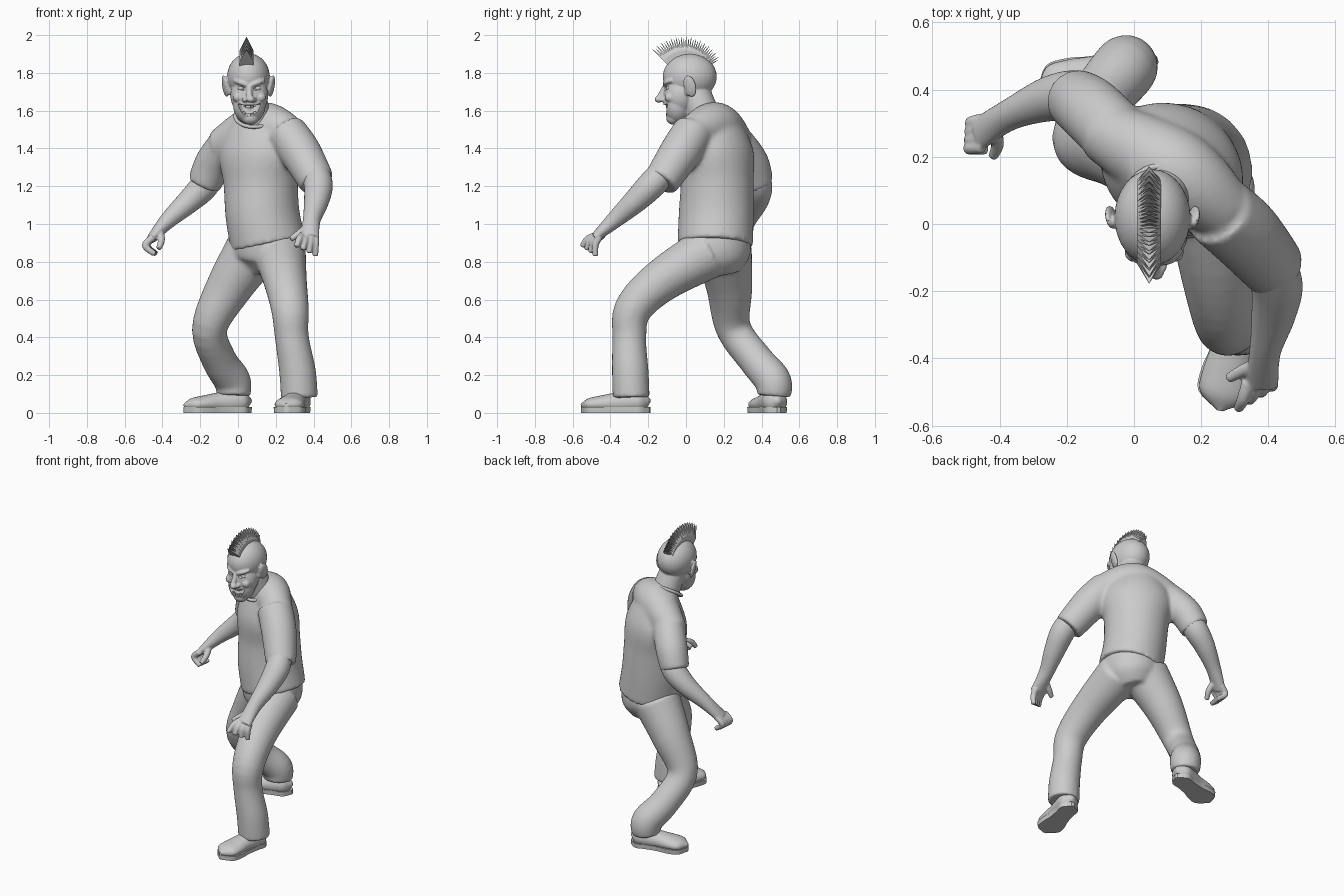
import bpy, bmesh, math
from mathutils import Vector, Matrix, Euler

cube = bpy.data.objects.get("Cube")
if cube:
    bpy.data.objects.remove(cube, do_unlink=True)

tone = (.6, .6, .6, 1)
grey = bpy.data.materials.new("plain grey")
grey.use_nodes = True
grey.diffuse_color = tone
grey.node_tree.nodes["Principled BSDF"].inputs["Base Color"].default_value = tone


def V(*coords):
    return Vector(coords)


X, Y, Z = Matrix.Identity(3)


def spline(values, t):
    """Smooth curve through evenly spaced numbers or vectors."""
    last = len(values) - 1
    f = t * last
    i = max(min(int(f), last - 1), 0)
    f -= i
    a, b, c, d = (values[max(0, min(j, last))] for j in range(i - 1, i + 3))
    start, end, span = (c - a) / 2, (d - b) / 2, c - b
    return b + start * f + (3 * span - 2 * start - end) * f ** 2 + (start + end - 2 * span) * f ** 3


def tube(bm, points, widths, depths=None, side=X, sides=24, samples=24):
    """Closed loft along points; widths lie along side, depths across it."""
    steps = [i / samples for i in range(samples + 1)]
    centres = [spline(points, t) for t in steps]
    rings = []
    for i, (t, centre) in enumerate(zip(steps, centres)):
        along = (centres[min(i + 1, samples)] - centres[max(i - 1, 0)]).normalized()
        u = (side - along * side.dot(along)).normalized() * spline(widths, t)
        v = along.cross(u).normalized() * spline(depths or widths, t)
        rings.append([bm.verts.new(centre + u * math.cos(w) + v * math.sin(w))
                      for w in (math.tau * j / sides for j in range(sides))])
    for near, far in zip(rings, rings[1:]):
        for j in range(sides):
            k = (j + 1) % sides
            bm.faces.new((near[j], near[k], far[k], far[j]))
    bm.faces.new(rings[0][::-1])
    bm.faces.new(rings[-1])


def ball(bm, centre, radii, turn=(0, 0, 0)):
    place = Matrix.LocRotScale(centre, Euler(turn), V(*radii))
    bmesh.ops.create_uvsphere(bm, u_segments=32, v_segments=20, radius=1, matrix=place)


def finish(name, bm, voxel=None, soften=3, cutter=None, angle=50):
    """Turn the bmesh into an object, fusing and softening it when asked."""
    bmesh.ops.recalc_face_normals(bm, faces=bm.faces)
    mesh = bpy.data.meshes.new(name)
    bm.to_mesh(mesh)
    bm.free()
    ob = bpy.data.objects.new(name, mesh)
    bpy.context.collection.objects.link(ob)
    if voxel:
        fuse = ob.modifiers.new("fuse", 'REMESH')
        fuse.mode, fuse.voxel_size = 'VOXEL', voxel
        smooth = ob.modifiers.new("soften", 'SMOOTH')
        smooth.factor, smooth.iterations = .5, soften
        if cutter:
            cut = ob.modifiers.new("cut", 'BOOLEAN')
            cut.operation, cut.object = 'DIFFERENCE', cutter
        graph = bpy.context.evaluated_depsgraph_get()
        baked = bpy.data.meshes.new_from_object(ob.evaluated_get(graph))
        ob.modifiers.clear()
        ob.data = baked
    ob.data.materials.clear()
    ob.data.materials.append(grey)
    bpy.ops.object.select_all(action='DESELECT')
    ob.select_set(True)
    bpy.context.view_layer.objects.active = ob
    bpy.ops.object.shade_smooth_by_angle(angle=math.radians(angle))
    return ob


# Shirt: trunk, shoulder yoke and both sleeves fused together
chest_side = V(.84, -.54, 0)
bm = bmesh.new()
tube(bm, [V(.16, .155, .89), V(.13, .16, 1.05), V(.12, .165, 1.22), V(.11, .16, 1.4), V(.1, .15, 1.6)],
     (.2, .195, .2, .22, .12), (.2, .2, .19, .18, .1), chest_side, sides=40)
tube(bm, [V(-.1, .28, 1.41), V(.12, .16, 1.52), V(.28, .03, 1.48)], (.09, .125, .09), side=Z)
tube(bm, [V(.25, .04, 1.49), V(.33, -.03, 1.38), V(.42, -.135, 1.22)], (.11, .11, .095))
tube(bm, [V(-.06, .27, 1.42), V(-.13, .34, 1.32), V(-.18, .375, 1.21)], (.1, .1, .09))
finish("shirt", bm, voxel=.011, soften=12)

# Collar: a thin tilted ring around the neck
bm = bmesh.new()
tilt = Matrix.Rotation(.6, 3, 'X')
turns = [math.tau * k / 24 for k in range(25)]
tube(bm, [V(.085, .09, 1.57) + tilt @ V(math.cos(w), math.sin(w), 0) * .1 for w in turns],
     (.01,), side=Z, sides=10)
finish("collar", bm)

# Trousers: pelvis, bent front leg and trailing back leg fused together
bm = bmesh.new()
tube(bm, [V(.14, .16, 1), V(.15, .155, .9), V(.15, .17, .82), V(.14, .18, .74)],
     (.17, .187, .175, .11), side=chest_side, sides=32)
tube(bm, [V(.22, .12, .85), V(.25, -.13, .7), V(.275, -.28, .55), V(.285, -.3, .4),
          V(.315, -.295, .22), V(.325, -.29, .08)], (.14, .115, .1, .09, .097, .098))
tube(bm, [V(.08, .2, .86), V(-.05, .23, .66), V(-.15, .25, .45), V(-.1, .37, .28),
          V(-.03, .46, .17), V(-.025, .465, .09)], (.15, .122, .094, .092, .097, .09))
finish("trousers", bm, voxel=.011, soften=6)


# Shoes: rounded upper on a flat sole
def shoe(name, heel, toe):
    across = (toe - heel).cross(Z).normalized()
    bm = bmesh.new()
    tube(bm, [heel + Z * .065, toe + Z * .04], (.01, .06, .065, .065, .075, .07, .01),
         (.01, .06, .065, .055, .045, .035, .01), across)
    for v in bm.verts:
        v.co.z = max(v.co.z, .02)
    finish(name + "_upper", bm)
    bm = bmesh.new()
    tube(bm, [heel + Z * .02, toe + Z * .02], (.01, .06, .06, .065, .08, .075, .01), (.02,), across)
    for v in bm.verts:
        v.co.z = 0 if v.co.z < .015 else .03
    finish(name + "_sole", bm, angle=35)


shoe("left_shoe", V(.335, -.19, 0), V(.255, -.555, 0))
shoe("right_shoe", V(.07, .49, 0), V(-.285, .385, 0))


# Arms: forearm and palm in one loft, with four fingers and a thumb
def finger(bm, root, tip, bend):
    tube(bm, [root, root.lerp(tip, .5) + bend, tip], (.02, .019, .015), sides=12)


def arm(name, joints, side, knuckles, tips, thumb, curl):
    bm = bmesh.new()
    tube(bm, joints, (.07, .077, .066, .047, .05), (.07, .075, .064, .045, .025), side)
    for k in range(4):
        finger(bm, knuckles[0].lerp(knuckles[1], k / 3), tips[0].lerp(tips[1], k / 3), curl)
    finger(bm, *thumb, curl * -.2)
    finish(name, bm, voxel=.006)


arm("left_arm", [V(.4, -.1, 1.3), V(.425, -.18, 1.21), V(.415, -.27, 1.12), V(.39, -.38, 1.02),
                 V(.38, -.48, .93)], X,
    knuckles=(V(.34, -.47, .94), V(.41, -.46, .93)), tips=(V(.31, -.55, .88), V(.41, -.48, .83)),
    thumb=(V(.36, -.42, .98), V(.28, -.46, .92)), curl=V(0, -.01, .01))
arm("right_arm", [V(-.13, .36, 1.28), V(-.18, .38, 1.2), V(-.26, .37, 1.12), V(-.37, .325, 1.02),
                  V(-.46, .27, .92)], Y,
    knuckles=(V(-.45, .31, .93), V(-.45, .23, .93)), tips=(V(-.43, .29, .84), V(-.44, .22, .84)),
    thumb=(V(-.41, .27, .95), V(-.42, .2, .87)), curl=V(-.045, 0, 0))


# Face positions are measured from the middle of the head
def face(x, y, z):
    return V(.06 + x, y, 1.7 + z)


def grin(x, y, lift=0):
    return face(x, y + 5 * x * x, lift - .1 + 10 * x * x)


# Cutter for the grinning mouth and the eye sockets
bm = bmesh.new()
tube(bm, [grin(i * .02, -.12) for i in range(-3, 4)], (.004, .024, .031, .024, .004), (.04,), Z)
for s in (-1, 1):
    ball(bm, face(s * .045, -.118, .02), (.026, .025, .012), (0, -s * .25, 0))
cutter = finish("face_cutter", bm)
cutter.hide_render = True
cutter.hide_set(True)

# Head: skull, jaw, neck, nose, cheeks, brows and ears fused, then cut
bm = bmesh.new()
ball(bm, face(-.005, .02, .08), (.113, .143, .123))
ball(bm, face(0, -.03, -.02), (.1, .09, .11))
ball(bm, face(0, -.045, -.07), (.086, .075, .1))
ball(bm, face(.005, -.065, -.14), (.045, .04, .035))
tube(bm, [V(.1, .12, 1.5), face(0, .04, .02)], (.09, .08))
tube(bm, [face(0, -.11, .03), face(0, -.14, -.035)], (.013, .018))
ball(bm, face(.007, -.145, -.04), (.022, .021, .018))
for s in (-1, 1):
    ball(bm, face(s * .024, -.125, -.042), (.015, .018, .013))
    ball(bm, face(s * .06, -.085, -.03), (.028, .028, .026))
    tube(bm, [face(s * .01, -.115, .035), face(s * .05, -.105, .05), face(s * .08, -.075, .06)],
         (.01, .013, .01), side=Z)
    ball(bm, face(s * .123 - .005, .02, .03), (.013, .034, .06), (.2, s * .2, -s * .3))
    ball(bm, face(s * .1, .01, .02), (.02, .02, .04))
finish("head", bm, voxel=.0055, cutter=cutter)

# Eyeballs
bm = bmesh.new()
for s in (-1, 1):
    ball(bm, face(s * .045, -.09, .018), (.017, .016, .014))
finish("eyes", bm)

# Two rows of teeth following the grin
bm = bmesh.new()
for lift, reach in ((.021, 3), (-.021, 2)):
    for i in range(-reach, reach + 1):
        place = Matrix.LocRotScale(grin(i * .014, -.098, lift), None, V(.012, .014, .016))
        bmesh.ops.create_cube(bm, size=1, matrix=place)
finish("teeth", bm, angle=30)

# Mohawk: a fan of pointed blades, thick enough to touch at the root
bm = bmesh.new()
blades, half = 32, .036
for i in range(blades):
    f = i / (blades - 1)
    tip = .235 - .03 * f - .01 * (i % 2)
    place = Matrix.Translation((.045, 0, 1.77)) @ Matrix.Rotation(math.radians(49 - 109 * f), 4, 'X')
    outline = [(-half, .08), (half, .08), (half, .15), (0, tip), (-half, .15)]
    front, back = ([bm.verts.new(place @ V(x, s * .08 * (tip + .01 - z), z)) for x, z in outline]
                   for s in (-1, 1))
    bm.faces.new(front)
    bm.faces.new(back[::-1])
    for j in range(5):
        bm.faces.new((front[j], front[j - 1], back[j - 1], back[j]))
finish("mohawk", bm, angle=20)
